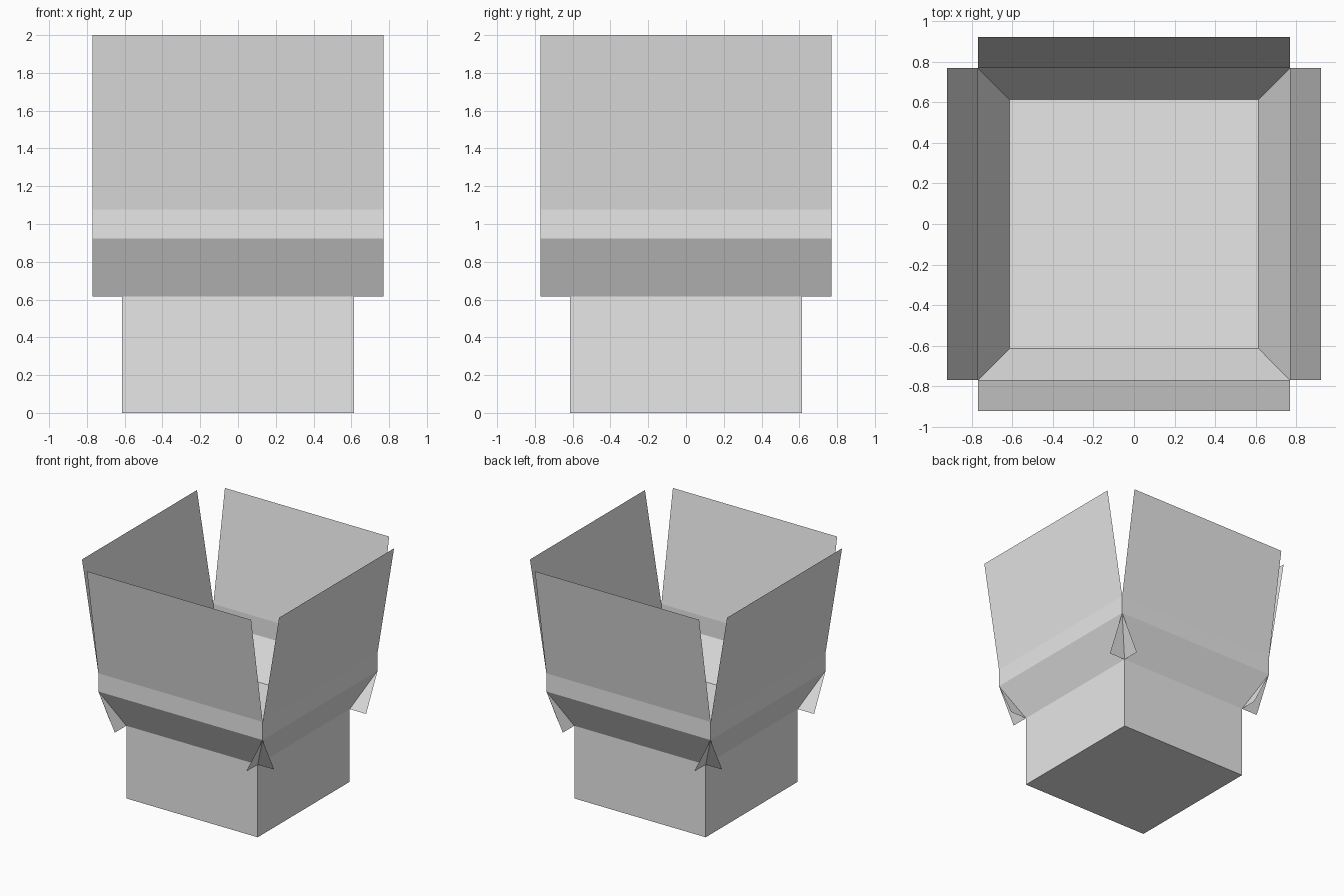
import bpy
from math import pi
from mathutils import Matrix

cube = bpy.data.objects.get("Cube")
if cube:
    bpy.data.objects.remove(cube, do_unlink=True)

U = 2 / 13  # grid unit of the model
HALF = 5 * U  # half width of every upper panel

grey = bpy.data.materials.new("light_grey")
grey.use_nodes = True
colour = (0.8, 0.8, 0.8, 1)
grey.diffuse_color = colour
grey.node_tree.nodes["Principled BSDF"].inputs["Base Color"].default_value = colour


def panel(name, turn, bottom, top):
    """Flat sheet on the front side, turned about z; ends are (distance, height)."""
    (d0, z0), (d1, z1) = bottom, top
    verts = [(-HALF, -d0 * U, z0 * U), (HALF, -d0 * U, z0 * U),
             (HALF, -d1 * U, z1 * U), (-HALF, -d1 * U, z1 * U)]
    mesh = bpy.data.meshes.new(name)
    mesh.from_pydata(verts, [], [(0, 1, 2, 3)])
    mesh.transform(Matrix.Rotation(turn, 4, "Z"))
    mesh.materials.append(grey)
    obj = bpy.data.objects.new(name, mesh)
    bpy.context.collection.objects.link(obj)


# Closed base block
bpy.ops.mesh.primitive_cube_add(size=1, location=(0, 0, 2 * U))
base = bpy.context.object
base.name = "base_block"
base.scale = (8 * U, 8 * U, 4 * U)
base.data.materials.append(grey)

# Flared skirt, upright collar and open flap on each side
for i, side in enumerate(("front", "left", "back", "right")):
    turn = i * pi / 2
    panel(side + "_flared_panel", turn, (4, 4), (5, 6))
    panel(side + "_collar", turn, (5, 6), (5, 7))
    panel(side + "_flap", turn, (5, 7), (6, 13))
